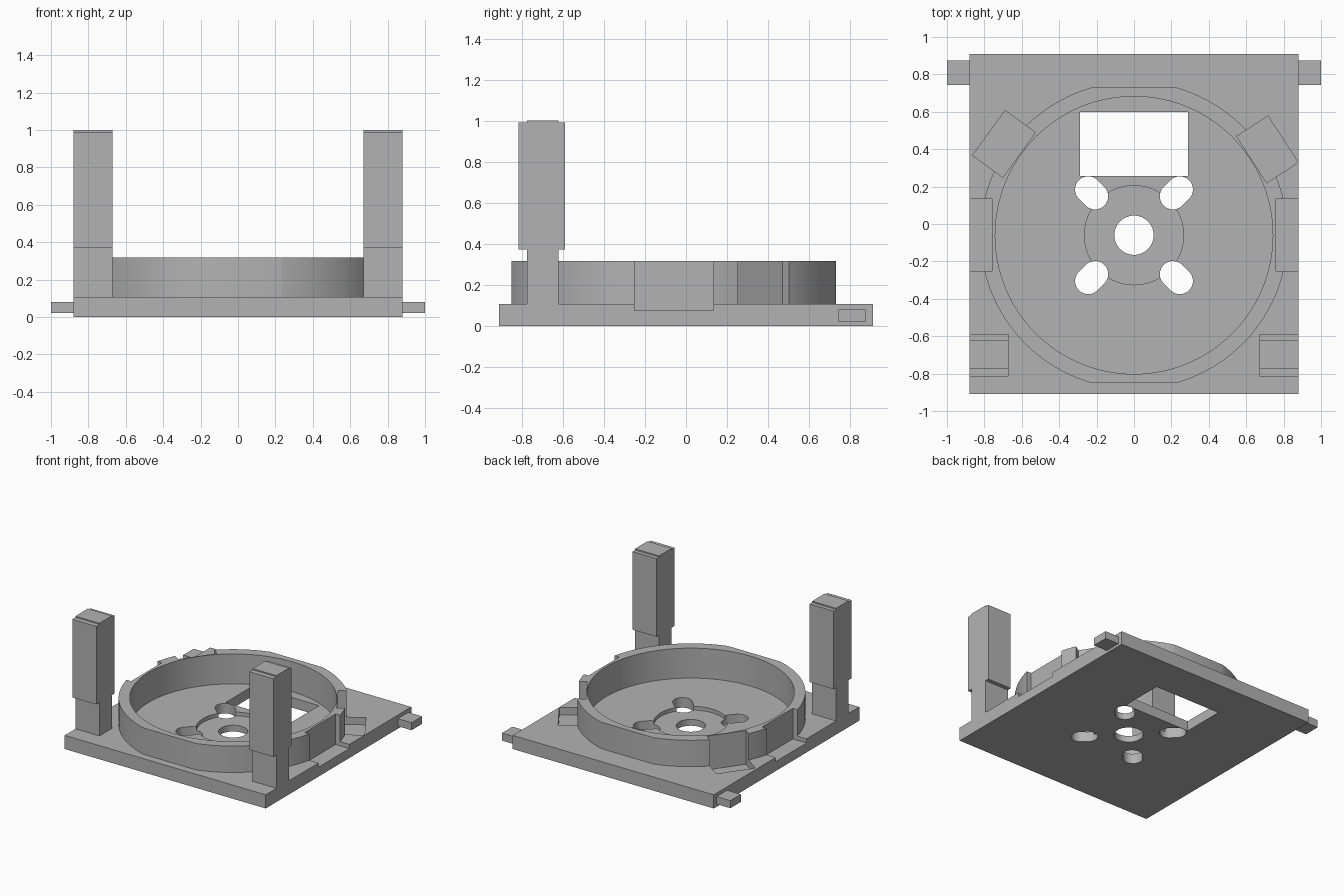
import bpy
import bmesh
from math import atan2, radians
from mathutils import Matrix, Vector

if "Cube" in bpy.data.objects:
    bpy.data.objects.remove(bpy.data.objects["Cube"])

grey = bpy.data.materials.new("plain_grey")
grey.use_nodes = True
grey.diffuse_color = (0.45, 0.45, 0.45, 1)
grey.node_tree.nodes["Principled BSDF"].inputs["Base Color"].default_value = grey.diffuse_color

HUB = Vector((0, -0.06, 0))      # centre of the round tray
PLATE_TOP = 0.108
RIM_TOP = 0.317


def finish(name, bm):
    mesh = bpy.data.meshes.new(name)
    bm.to_mesh(mesh)
    bm.free()
    mesh.materials.append(grey)
    obj = bpy.data.objects.new(name, mesh)
    bpy.context.collection.objects.link(obj)
    return obj


def box(name, x, y, z, turn=0):
    """Box from (min, max) ranges, turned about its own centre."""
    bm = bmesh.new()
    size = [r[1] - r[0] for r in (x, y, z)]
    mid = [(r[0] + r[1]) / 2 for r in (x, y, z)]
    bmesh.ops.create_cube(bm, size=1, matrix=Matrix.Translation(mid)
                          @ Matrix.Rotation(turn, 4, "Z") @ Matrix.Diagonal((*size, 1)))
    return finish(name, bm)


def disc(name, centre, radius, z, sides=96):
    bm = bmesh.new()
    place = Matrix.Translation((centre[0], centre[1], (z[0] + z[1]) / 2))
    bmesh.ops.create_cone(bm, cap_ends=True, segments=sides, radius1=radius,
                          radius2=radius, depth=z[1] - z[0], matrix=place)
    return finish(name, bm)


def combine(target, tool, operation):
    """Apply a boolean and discard the tool."""
    mod = target.modifiers.new("boolean", "BOOLEAN")
    mod.operation, mod.solver, mod.object = operation, "EXACT", tool
    bpy.context.view_layer.objects.active = target
    bpy.ops.object.modifier_apply(modifier=mod.name)
    bpy.data.objects.remove(tool)


def cut(target, tool):
    combine(target, tool, "DIFFERENCE")


# Base plate with a round rim, flattened at front and back
base = box("base_tray", (-0.88, 0.88), (-0.91, 0.91), (0, PLATE_TOP))
rim = disc("rim", HUB, 0.822, (0.03, RIM_TOP), 128)
combine(rim, box("flats", (-1, 1), (-0.85, 0.73), (0, 1)), "INTERSECT")
combine(base, rim, "UNION")

# Tray floor, shallow hub recess and centre bore
cut(base, disc("tray_cutter", HUB, 0.742, (0.08, 1), 128))
cut(base, disc("recess_cutter", HUB, 0.265, (0.05, 1)))
cut(base, disc("bore_cutter", HUB, 0.105, (-1, 1), 64))

# Rectangular window
cut(base, box("window_cutter", (-0.29, 0.29), (0.257, 0.6), (-1, 1)))

# Four diagonal mounting slots
for sx in (-1, 1):
    for sy in (-1, 1):
        ends = [HUB + Vector((sx * d, sy * d, 0)) for d in (0.208, 0.245)]
        slot = disc("slot_cutter", ends[0], 0.07, (-1, 1), 48)
        combine(slot, disc("slot_end", ends[1], 0.07, (-1, 1), 48), "UNION")
        mid = (ends[0] + ends[1]) / 2
        half = (ends[1] - ends[0]).length / 2
        link = box("slot_link", (mid.x - half, mid.x + half), (mid.y - 0.07, mid.y + 0.07),
                   (-1, 1), atan2(sy, sx))
        combine(slot, link, "UNION")
        cut(base, slot)

# Side notches and angled rear notches in the rim
for s in (-1, 1):
    x = sorted((s * 0.76, s * 1.2))
    cut(base, box("side_notch", x, (-0.25, 0.135), (0.075, 1)))
for cx, cy, turn in ((0.713, 0.399, 33), (-0.695, 0.428, -36)):
    cut(base, box("rear_notch", (cx - 0.1, cx + 0.1), (cy - 0.148, cy + 0.148),
                  (0.05, 1), radians(turn)))

bpy.ops.object.select_all(action="DESELECT")
base.select_set(True)
bpy.context.view_layer.objects.active = base
bpy.ops.object.shade_smooth_by_angle(angle=radians(20))

# Front posts with a thicker upper block, and rear side pegs
for s, side in ((1, "left"), (-1, "right")):
    x = sorted((s * 0.67, s * 0.88))
    post = box(side + "_post", x, (-0.775, -0.62), (0.1, 1.0))
    combine(post, box("upper_block", x, (-0.815, -0.588), (0.372, 0.99)), "UNION")
    box(side + "_peg", sorted((s * 0.87, s * 1.0)), (0.742, 0.873), (0.02, 0.08))
